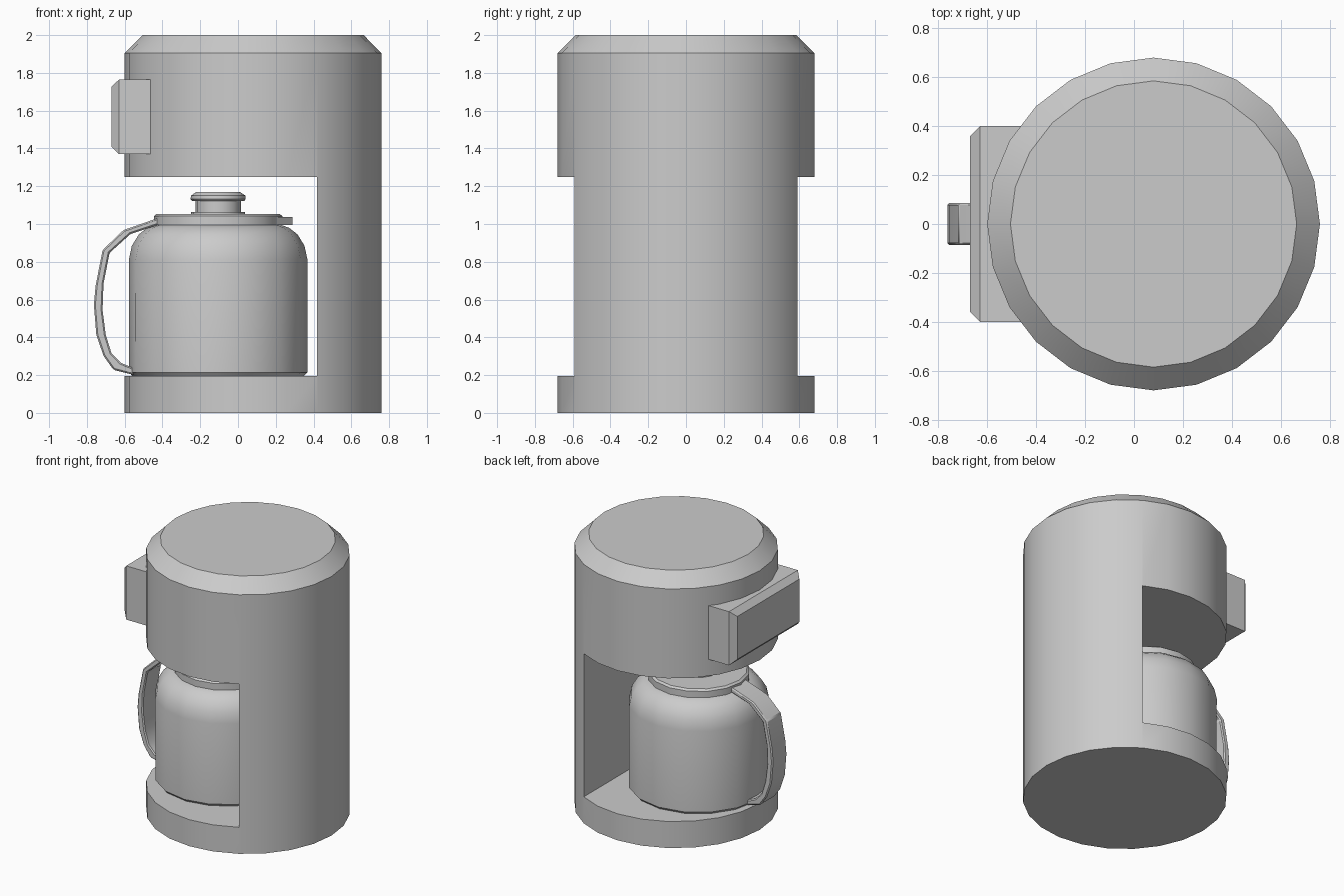
import bpy, bmesh
from math import pi, cos, sin, radians

if "Cube" in bpy.data.objects:
    bpy.data.objects.remove(bpy.data.objects["Cube"])


def finish(name, bm, bevel=0.0):
    bmesh.ops.recalc_face_normals(bm, faces=bm.faces[:])
    mesh = bpy.data.meshes.new(name)
    bm.to_mesh(mesh)
    bm.free()
    ob = bpy.data.objects.new(name, mesh)
    bpy.context.collection.objects.link(ob)
    if bevel:
        mod = ob.modifiers.new("bevel", 'BEVEL')
        mod.width = bevel
        mod.segments = 1
        mod.limit_method = 'ANGLE'
    return ob


def smooth(ob, angle=35):
    bpy.ops.object.select_all(action='DESELECT')
    ob.select_set(True)
    bpy.context.view_layer.objects.active = ob
    bpy.ops.object.shade_smooth_by_angle(angle=radians(angle))


def lathe(name, profile, cx, sides):
    """Closed solid of revolution from (radius, z) pairs."""
    bm = bmesh.new()
    rings = [[bm.verts.new((cx + r * cos(2 * pi * i / sides), r * sin(2 * pi * i / sides), z))
              for i in range(sides)] for r, z in profile]
    for a, b in zip(rings, rings[1:]):
        for i in range(sides):
            j = (i + 1) % sides
            bm.faces.new((a[i], a[j], b[j], b[i]))
    bm.faces.new(rings[0])
    bm.faces.new(rings[-1])
    return finish(name, bm)


def box(name, lo, hi):
    bm = bmesh.new()
    bmesh.ops.create_cube(bm, size=1)
    for v in bm.verts:
        v.co = [(lo[k] + hi[k]) / 2 + v.co[k] * (hi[k] - lo[k]) for k in range(3)]
    return finish(name, bm)


# Main housing with the carafe bay cut out of its left side
housing = lathe("housing", [(0.68, 0), (0.68, 1.905), (0.585, 2.0)], 0.08, 24)
cutter = box("bay_cutter", (-1, -1, 0.195), (0.419, 1, 1.248))
cutter.hide_render = True
mod = housing.modifiers.new("bay", 'BOOLEAN')
mod.operation = 'DIFFERENCE'
mod.solver = 'EXACT'
mod.object = cutter
bpy.context.view_layer.objects.active = housing
bpy.ops.object.modifier_apply(modifier="bay")
bpy.data.objects.remove(cutter)
smooth(housing)

# Control panel with a chamfered outer face
panel = box("control_panel", (-0.67, -0.4, 1.37), (-0.46, 0.4, 1.765))
bm = bmesh.new()
bm.from_mesh(panel.data)
edges = [e for e in bm.edges if all(v.co.x < -0.6 for v in e.verts)]
bmesh.ops.bevel(bm, geom=edges, offset=0.04, segments=1, affect='EDGES')
bm.to_mesh(panel.data)
bm.free()

# Carafe, lid and knob share one axis
CX = -0.105
smooth(lathe("carafe", [(0.455, 0.196), (0.472, 0.215), (0.473, 0.81), (0.457, 0.885),
                        (0.42, 0.945), (0.375, 0.98), (0.325, 0.998)], CX, 16), 40)
smooth(lathe("lid", [(0.34, 0.995), (0.34, 1.042), (0.325, 1.054)], CX, 16))
smooth(lathe("knob", [(0.143, 1.05), (0.143, 1.063), (0.12, 1.063), (0.12, 1.122),
                      (0.138, 1.122), (0.146, 1.132), (0.144, 1.15), (0.115, 1.17)], CX, 16))


def prism(name, points, axis, lo, hi, bevel=0.0):
    """Extrude an outline along y (axis 1) or z (axis 2)."""
    bm = bmesh.new()
    place = lambda p, h: (p[0], h, p[1]) if axis == 1 else (p[0], p[1], h)
    face = bm.faces.new([bm.verts.new(place(p, lo)) for p in points])
    new = bmesh.ops.extrude_face_region(bm, geom=[face])["geom"]
    for v in new:
        if isinstance(v, bmesh.types.BMVert):
            v.co[axis] = hi
    return finish(name, bm, bevel)


# Pouring spout on the lid rim
prism("spout", [(0.0, -0.26), (0.15, -0.2), (0.288, -0.04), (0.288, 0.04), (0.15, 0.2), (0.0, 0.26)],
      2, 0.995, 1.036)

# Handle strap: outer curve down, inner curve back up
outer = [(-0.40, 1.04), (-0.606, 0.968), (-0.717, 0.862), (-0.754, 0.672), (-0.763, 0.571),
         (-0.75, 0.413), (-0.712, 0.302), (-0.659, 0.228), (-0.55, 0.2)]
inner = [(-0.40, 1.003), (-0.569, 0.947), (-0.68, 0.847), (-0.712, 0.683), (-0.717, 0.545),
         (-0.70, 0.413), (-0.67, 0.317), (-0.62, 0.265), (-0.55, 0.236)]
smooth(prism("handle", outer + inner[::-1], 1, -0.085, 0.085, 0.008), 30)
